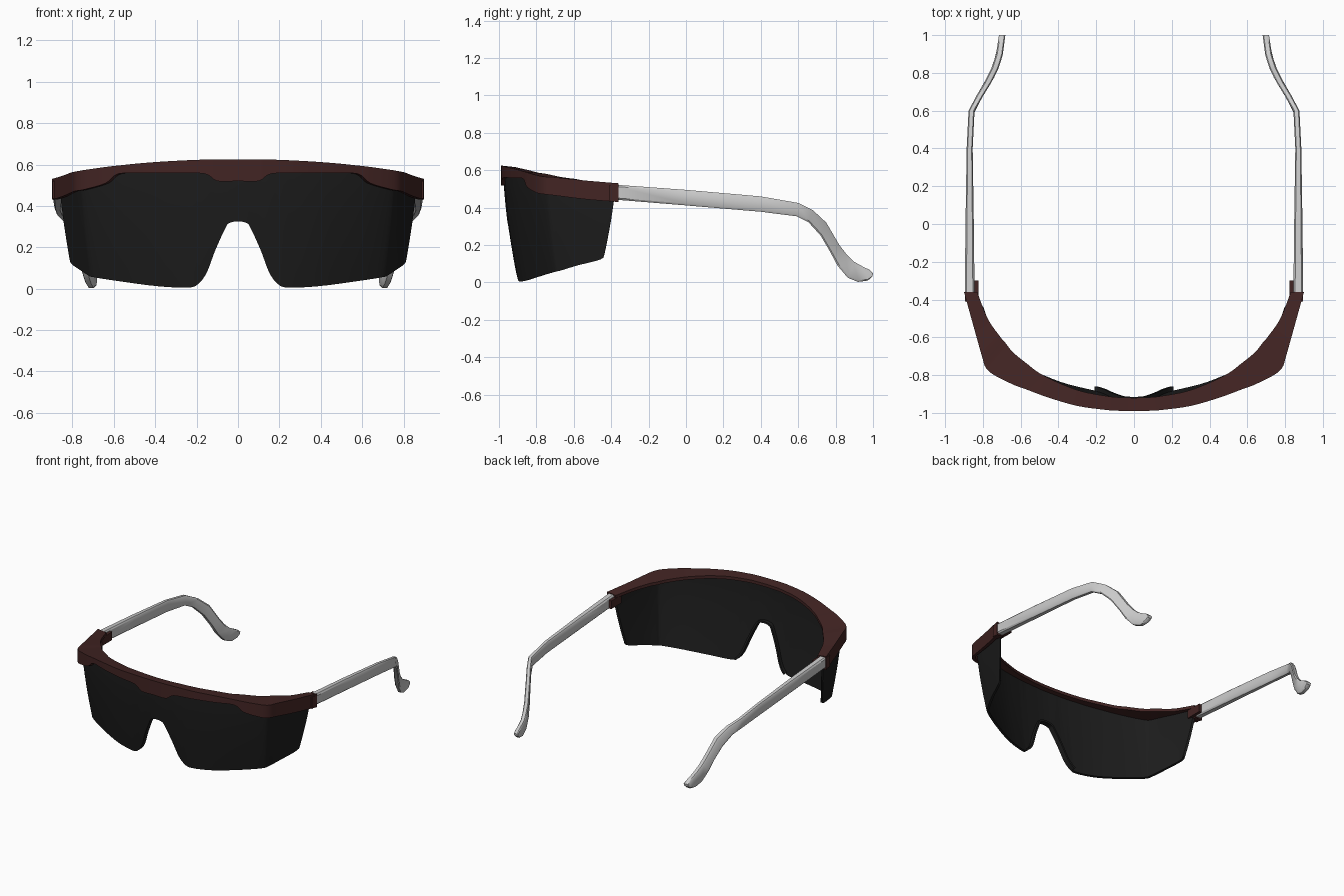
import bpy, bmesh
from mathutils import Vector

if "Cube" in bpy.data.objects:
    bpy.data.objects.remove(bpy.data.objects["Cube"])


def material(name, rgb):
    m = bpy.data.materials.new(name)
    m.diffuse_color = (*rgb, 1)
    m.use_nodes = True
    m.node_tree.nodes["Principled BSDF"].inputs["Base Color"].default_value = m.diffuse_color
    return m


def spline(rows, n):
    """Catmull-Rom through rows of numbers, n steps per span."""
    out = []
    for i in range(len(rows) - 1):
        a, b, c, d = (rows[min(max(k, 0), len(rows) - 1)] for k in range(i - 1, i + 3))
        for s in range(n):
            t = s / n
            out.append([0.5 * (2 * q + (r - p) * t + (2 * p - 5 * q + 4 * r - w) * t * t
                               + (3 * q - p - 3 * r + w) * t ** 3)
                        for p, q, r, w in zip(a, b, c, d)])
    return out + [list(rows[-1])]


def mirrored(rows, xcols):
    left = [[-v if k in xcols else v for k, v in enumerate(r)] for r in rows[:0:-1]]
    return left + [list(r) for r in rows]


def loft(name, rings, closed=True, mat=None, thick=0, angle=0.6):
    bm = bmesh.new()
    vs = [[bm.verts.new(p) for p in r] for r in rings]
    n = len(rings[0])
    for a, b in zip(vs, vs[1:]):
        for j in range(n if closed else n - 1):
            k = (j + 1) % n
            bm.faces.new((a[j], b[j], b[k], a[k]))
    if closed:
        bm.faces.new(vs[0])
        bm.faces.new(vs[-1][::-1])
        bmesh.ops.recalc_face_normals(bm, faces=bm.faces)
    me = bpy.data.meshes.new(name)
    bm.to_mesh(me)
    bm.free()
    ob = bpy.data.objects.new(name, me)
    bpy.context.collection.objects.link(ob)
    bpy.ops.object.select_all(action='DESELECT')
    ob.select_set(True)
    bpy.context.view_layer.objects.active = ob
    if thick:
        mod = ob.modifiers.new("thickness", 'SOLIDIFY')
        mod.thickness, mod.offset = thick, -1
        bpy.ops.object.modifier_apply(modifier=mod.name)
    bpy.ops.object.shade_smooth_by_angle(angle=angle)
    if mat:
        me.materials.append(mat)
    return ob


brown = material("dark_brown", (0.055, 0.018, 0.017))
black = material("smoked_black", (0.012, 0.012, 0.012))

# Brow frame: outer x, y, inner x, y, top z, skirt bottom z
brow = [(0, -.99, 0, -.92, .625, .52), (.10, -.988, .09, -.917, .625, .52),
        (.16, -.983, .15, -.91, .624, .555), (.30, -.963, .28, -.885, .618, .56),
        (.45, -.92, .40, -.84, .608, .558), (.58, -.872, .50, -.79, .595, .555),
        (.64, -.85, .56, -.745, .588, .51), (.74, -.80, .64, -.68, .574, .48),
        (.785, -.76, .68, -.63, .566, .472), (.805, -.70, .71, -.595, .562, .465),
        (.85, -.54, .775, -.50, .545, .445), (.90, -.36, .83, -.36, .53, .43)]
rings = []
for ox, oy, ix, iy, zt, zb in spline(mirrored(brow, (0, 2)), 4):
    d = Vector((ix - ox, iy - oy, 0))
    o, i = Vector((ox, oy, 0)), Vector((ix, iy, 0))
    s = o + d.normalized() * 0.025
    up = Vector((0, 0, 1))
    rings.append([o + up * zt, i + up * (zt - .008), i + up * (zt - .03),
                  s + up * (zt - .03), s + up * zb, o + up * zb])
loft("brow_frame", rings, mat=brown)

# Wraparound lens: top x, y, bottom x, y, lower edge z, upper edge z
lens = [(0, -.975, 0, -.905, .325, .60), (.04, -.974, .04, -.905, .318, .60),
        (.06, -.973, .06, -.904, .295, .60), (.11, -.97, .11, -.902, .185, .60),
        (.15, -.968, .15, -.90, .08, .60), (.19, -.963, .19, -.897, .025, .598),
        (.24, -.955, .24, -.89, .005, .597), (.40, -.918, .39, -.85, .012, .59),
        (.60, -.842, .565, -.772, .035, .57), (.735, -.765, .69, -.70, .055, .55),
        (.77, -.715, .715, -.66, .064, .545), (.81, -.58, .75, -.585, .09, .53),
        (.86, -.40, .785, -.485, .122, .51), (.865, -.375, .785, -.47, .15, .51)]


def lens_point(r, z):
    s = (max(0, .55 - z) / .55) ** 1.4
    return Vector((r[0] + (r[2] - r[0]) * s, r[1] + (r[3] - r[1]) * s, z))


stations = spline(mirrored(lens, (0, 2)), 4)
loft("lens", [[lens_point(r, r[4] + (r[5] - r[4]) * k / 8) for k in range(9)]
              for r in stations], closed=False, mat=black, thick=.016)

# Flange around the nose opening
nose = [lens_point(r, r[4]) for r in stations if abs(r[0]) < .2]
loft("nose_flange", [[p + Vector((0, .04, 0)), p + Vector((0, .005, 0))] for p in nose],
     closed=False, mat=black, thick=.014)

# Temple arms: top edge y, z and bottom edge y, z
arm = [(-.37, .522, -.37, .442), (0, .495, 0, .412), (.40, .46, .40, .378),
       (.60, .425, .59, .354), (.68, .385, .655, .322), (.75, .32, .72, .25),
       (.82, .20, .77, .165), (.86, .148, .81, .09), (.90, .11, .865, .025),
       (.945, .085, .92, .003), (.98, .068, .972, .01), (1.0, .05, .997, .032)]
# Arm plan: y, centre x, half width
plan = [(-.37, .87, .026), (0, .87, .022), (.40, .87, .016), (.60, .86, .016),
        (.70, .805, .018), (.76, .767, .019), (.83, .733, .019), (.90, .712, .018), (1.0, .698, .017)]


def plan_at(y):
    for a, b in zip(plan, plan[1:]):
        if y <= b[0]:
            t = (y - a[0]) / (b[0] - a[0])
            return a[1] + (b[1] - a[1]) * t, a[2] + (b[2] - a[2]) * t
    return plan[-1][1:]


for side, sx in (("right", 1), ("left", -1)):
    rings = []
    for ty, tz, by, bz in arm:
        ring = []
        for w, h in ((-.65, 0), (.65, 0), (1, .12), (1, .88),
                     (.65, 1), (-.65, 1), (-1, .88), (-1, .12)):
            y, z = ty + (by - ty) * h, tz + (bz - tz) * h
            x, hw = plan_at(y)
            ring.append((sx * (x + w * hw), y, z))
        rings.append(ring)
    loft(side + "_temple_arm", rings)

    # Hinge: lug inside the arm and block closing the frame end
    for name, x0, x1, y0, y1, z0, z1 in (("hinge_lug", .824, .846, -.42, -.30, .445, .505),
                                         ("hinge_block", .846, .896, -.41, -.362, .435, .52)):
        loft(side + "_" + name, [[(sx * x0, y, z0), (sx * x1, y, z0), (sx * x1, y, z1),
                                  (sx * x0, y, z1)] for y in (y0, y1)], mat=brown)
